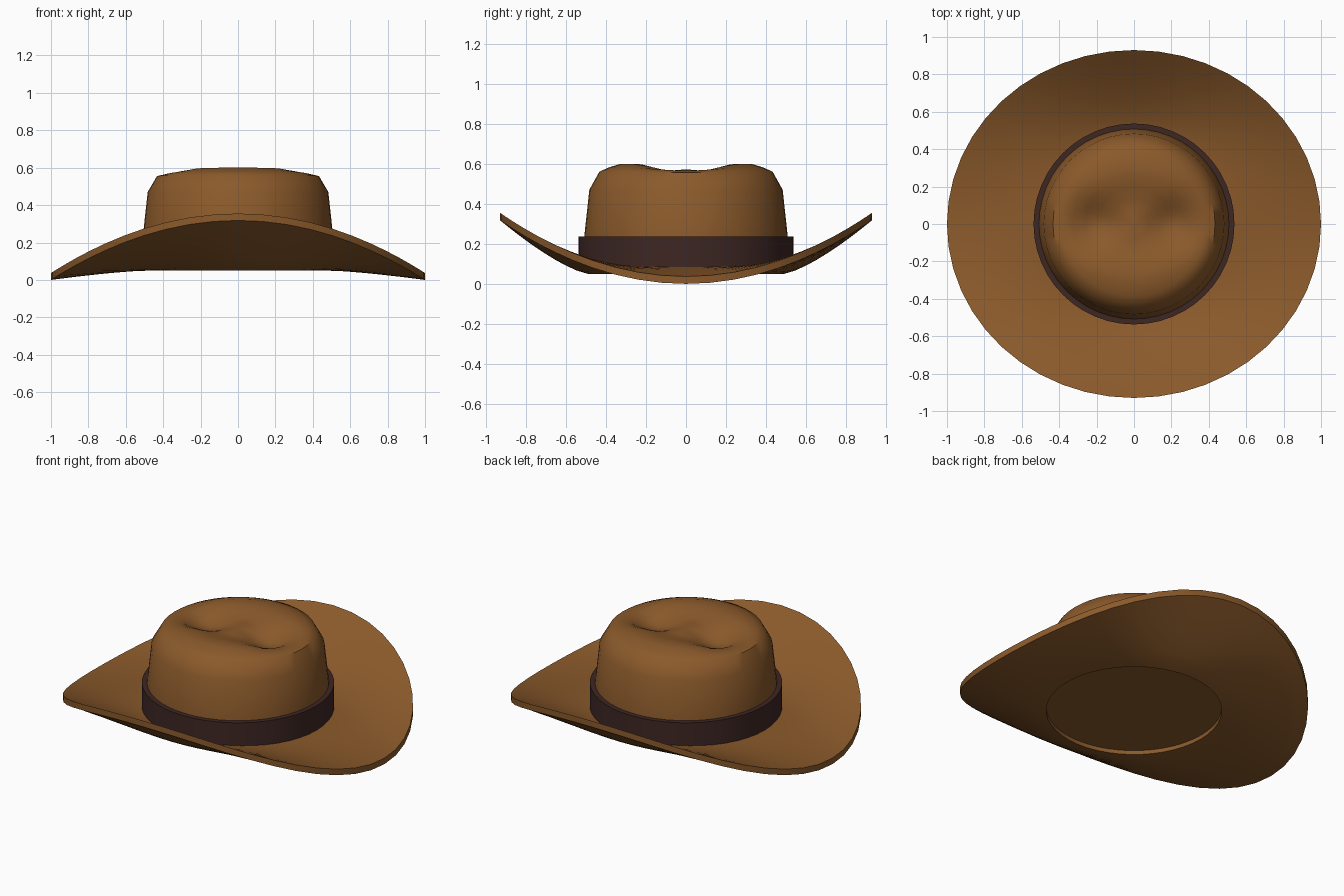
import bpy, bmesh, math

if "Cube" in bpy.data.objects:
    bpy.data.objects.remove(bpy.data.objects["Cube"])

N = 48


def material(name, rgb):
    m = bpy.data.materials.new(name)
    m.diffuse_color = (*rgb, 1)
    m.use_nodes = True
    m.node_tree.nodes["Principled BSDF"].inputs["Base Color"].default_value = m.diffuse_color
    return m


felt = material("brown felt", (0.258, 0.102, 0.024))
leather = material("dark band", (0.048, 0.020, 0.017))


def loft(name, rings, mat, closed=False, angle=35):
    """Skin rings of points; a one-point ring is a pole. closed joins last ring to first."""
    bm = bmesh.new()
    vs = [[bm.verts.new(p) for p in ring] for ring in rings]
    pairs = list(zip(vs, vs[1:])) + ([(vs[-1], vs[0])] if closed else [])
    for a, b in pairs:
        for i in range(N):
            j = (i + 1) % N
            if len(a) == 1:
                bm.faces.new((a[0], b[j], b[i]))
            elif len(b) == 1:
                bm.faces.new((a[i], a[j], b[0]))
            else:
                bm.faces.new((a[i], a[j], b[j], b[i]))
    bmesh.ops.recalc_face_normals(bm, faces=bm.faces)
    me = bpy.data.meshes.new(name)
    bm.to_mesh(me)
    bm.free()
    me.materials.append(mat)
    ob = bpy.data.objects.new(name, me)
    bpy.context.collection.objects.link(ob)
    bpy.ops.object.select_all(action='DESELECT')
    ob.select_set(True)
    bpy.context.view_layer.objects.active = ob
    bpy.ops.object.shade_smooth_by_angle(angle=math.radians(angle))
    return ob


def ring(fn):
    return [fn(2 * math.pi * i / N) for i in range(N)]


# brim: flat inner edge, outer edge rolled up at front and back, dipped at the sides
def brim_ring(t, lift):
    def point(a):
        rx = 0.49 + 0.51 * t
        ry = 0.49 + 0.44 * t
        z = 0.05 + t ** 1.35 * (-0.05 + 0.318 * math.sin(a) ** 2)
        return (rx * math.cos(a), ry * math.sin(a), z + lift)
    return ring(point)


STEPS = 8
under = [brim_ring(i / STEPS, 0) for i in range(STEPS + 1)]
upper = [brim_ring(i / STEPS, 0.037) for i in range(STEPS, -1, -1)]
loft("brim", under + upper, felt, closed=True)


# crown: tapered wall, rounded shoulder, top with two dents along x
def crown_ring(r, z):
    def point(a):
        x, y = r * math.cos(a), r * math.sin(a)
        dent = 0
        if z > 0.5:
            dent = 0.085 * math.exp(-((abs(x) - 0.23) / 0.12) ** 2 - (y / 0.14) ** 2)
        return (x, y, z - dent)
    return ring(point)


profile = [(0.52, 0.075), (0.507, 0.25), (0.483, 0.47), (0.433, 0.56), (0.385, 0.582),
           (0.325, 0.6), (0.26, 0.6), (0.2, 0.59), (0.14, 0.573), (0.08, 0.567)]
loft("crown", [[(0, 0, 0.075)]] + [crown_ring(r, z) for r, z in profile] + [[(0, 0, 0.572)]],
     felt, angle=45)


# hat band
def circle(r, z):
    return ring(lambda a: (r * math.cos(a), r * math.sin(a), z))


loft("hat_band", [circle(0.505, 0.085), circle(0.537, 0.085),
                  circle(0.537, 0.236), circle(0.505, 0.236)], leather, closed=True)
